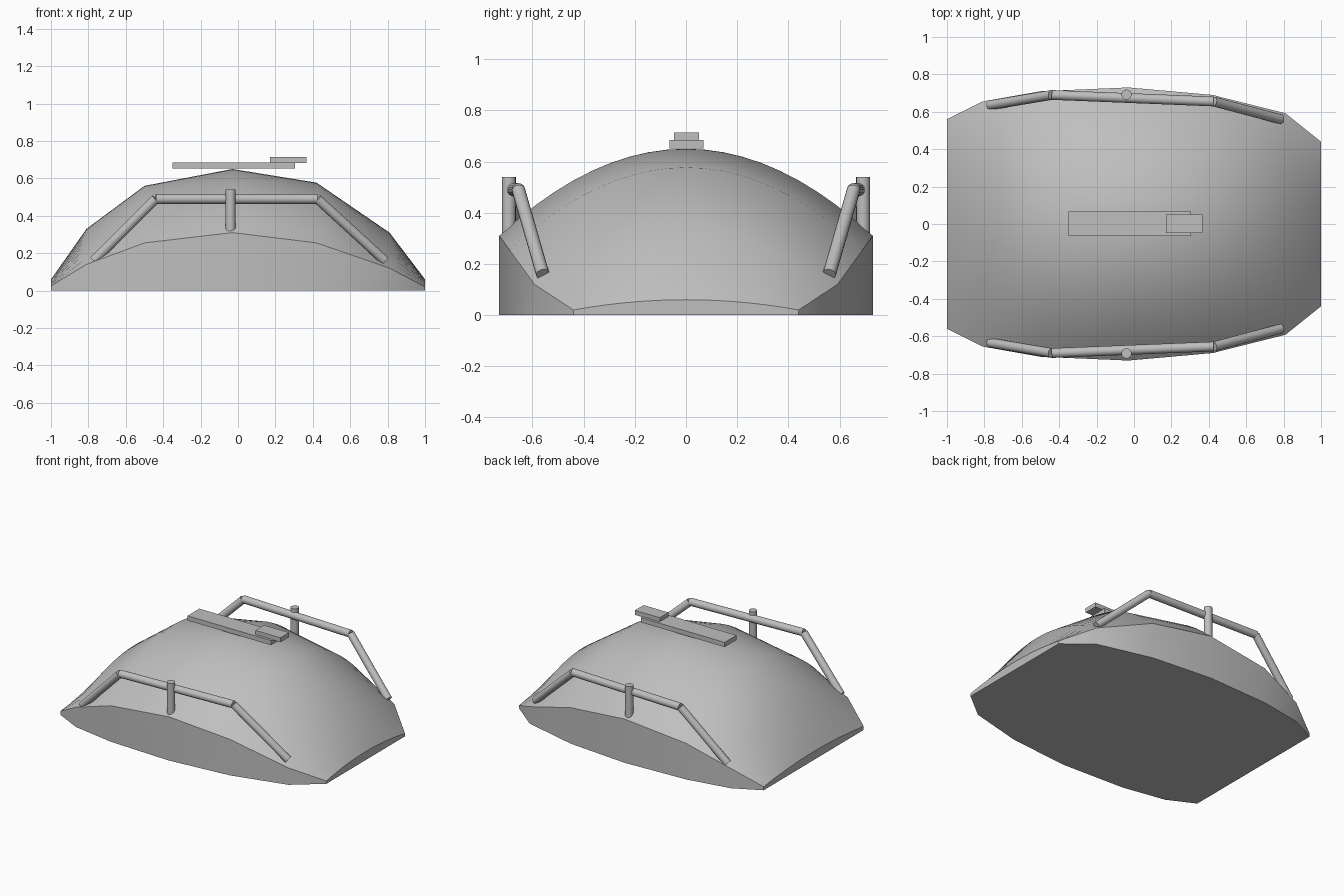
import bpy, bmesh, math
from mathutils import Vector

cube = bpy.data.objects.get("Cube")
if cube:
    bpy.data.objects.remove(cube, do_unlink=True)

grey = bpy.data.materials.new("plain grey")
grey.use_nodes = True
colour = (0.52, 0.52, 0.52, 1)
grey.diffuse_color = colour
grey.node_tree.nodes["Principled BSDF"].inputs["Base Color"].default_value = colour


def finish(name, bm, angle=None):
    bmesh.ops.recalc_face_normals(bm, faces=bm.faces)
    mesh = bpy.data.meshes.new(name)
    bm.to_mesh(mesh)
    bm.free()
    mesh.materials.append(grey)
    obj = bpy.data.objects.new(name, mesh)
    bpy.context.collection.objects.link(obj)
    if angle:
        bpy.ops.object.select_all(action='DESELECT')
        obj.select_set(True)
        bpy.context.view_layer.objects.active = obj
        bpy.ops.object.shade_smooth_by_angle(angle=math.radians(angle))
    return obj


def box(name, low, high):
    bm = bmesh.new()
    bmesh.ops.create_cube(bm, size=1)
    low, high = Vector(low), Vector(high)
    bmesh.ops.scale(bm, vec=high - low, verts=bm.verts)
    bmesh.ops.translate(bm, vec=(low + high) / 2, verts=bm.verts)
    return finish(name, bm)


def tube(bm, start, end, radius):
    start, end = Vector(start), Vector(end)
    axis = end - start
    made = bmesh.ops.create_cone(bm, cap_ends=True, segments=16, radius1=radius,
                                 radius2=radius, depth=axis.length)["verts"]
    bmesh.ops.rotate(bm, verts=made, matrix=axis.to_track_quat('Z', 'Y').to_matrix())
    bmesh.ops.translate(bm, verts=made, vec=(start + end) / 2)


# Domed shell: arched sections (x, half width, side height, crown height)
sections = [(-1, 0.56, 0.025, 0.06), (-0.81, 0.655, 0.14, 0.33), (-0.5, 0.71, 0.255, 0.56),
            (-0.03, 0.73, 0.31, 0.65), (0.42, 0.69, 0.255, 0.577),
            (0.81, 0.592, 0.12, 0.31), (1, 0.44, 0.02, 0.06)]
STEPS = 20
bm = bmesh.new()
rings = []
for x, half, side, crown in sections:
    ring = [bm.verts.new((x, -half, 0))]
    for i in range(STEPS + 1):
        t = 2 * i / STEPS - 1
        ring.append(bm.verts.new((x, half * t, side + (crown - side) * (1 - t * t))))
    ring.append(bm.verts.new((x, half, 0)))
    rings.append(ring)
for a, b in zip(rings, rings[1:]):
    for i in range(len(a)):
        j = (i + 1) % len(a)
        bm.faces.new((a[i], a[j], b[j], b[i]))
bm.faces.new(rings[0])
bm.faces.new(rings[-1])
finish("domed_shell", bm, 32)

# Stacked plates on the crown
box("crown_plate", (-0.35, -0.065, 0.652), (0.305, 0.068, 0.685))
box("crown_block", (0.17, -0.047, 0.682), (0.365, 0.05, 0.714))

# Bent side rails, each with an upright post
path = [(-0.77, 0.635, 0.16), (-0.44, 0.69, 0.49), (0.425, 0.655, 0.49), (0.785, 0.56, 0.16)]
for side, label in ((-1, "right"), (1, "left")):
    points = [(x, side * y, z) for x, y, z in path]
    bm = bmesh.new()
    for a, b in zip(points, points[1:]):
        tube(bm, a, b, 0.026)
    finish(f"{label}_rail", bm, 40)
    bm = bmesh.new()
    tube(bm, (-0.04, side * 0.692, 0.315), (-0.04, side * 0.692, 0.54), 0.027)
    finish(f"{label}_post", bm, 40)
